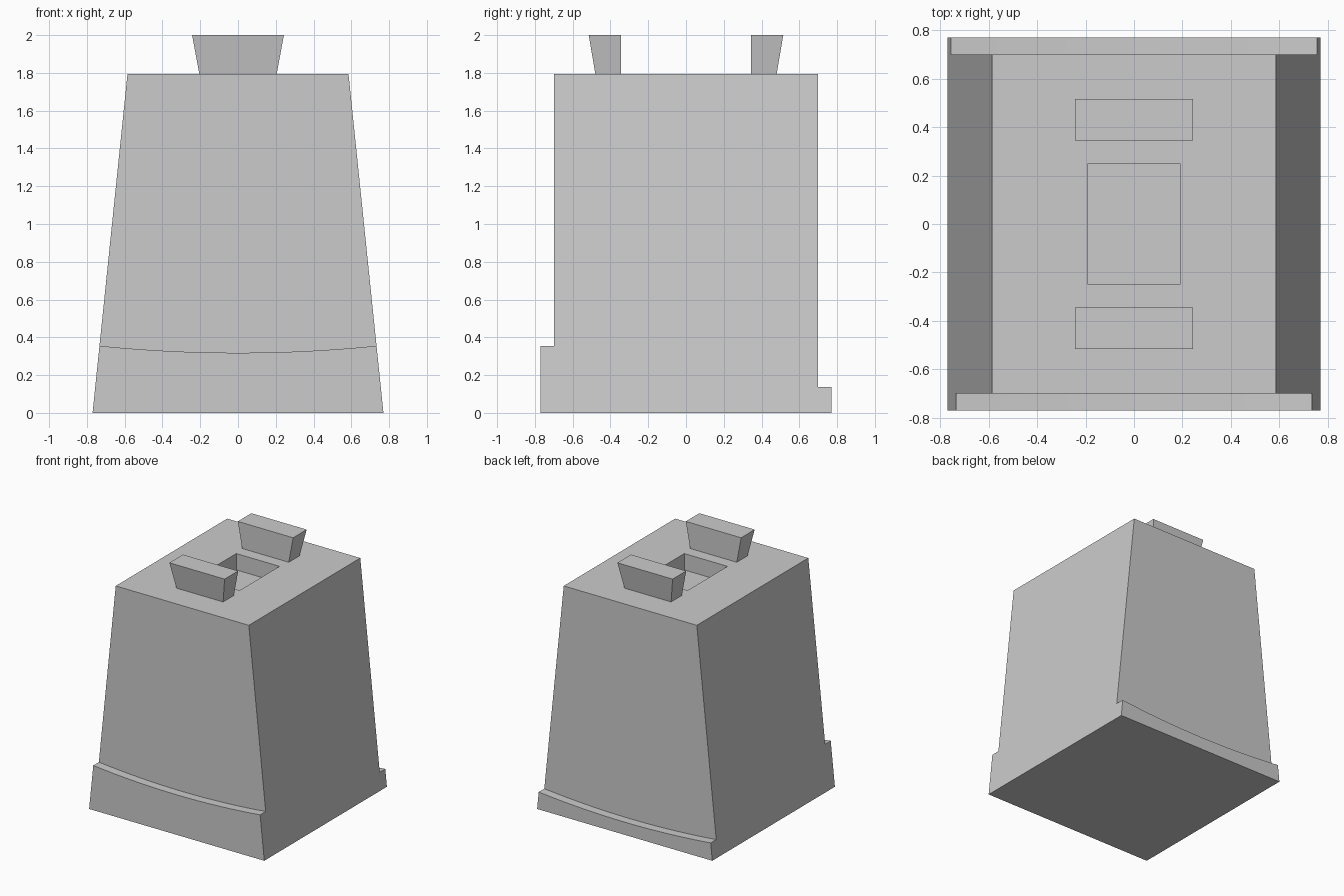
import bpy
import bmesh

cube = bpy.data.objects.get("Cube")
if cube:
    bpy.data.objects.remove(cube, do_unlink=True)

grey = bpy.data.materials.new("plain grey")
grey.use_nodes = True
grey.diffuse_color = (0.6, 0.6, 0.6, 1)
grey.node_tree.nodes["Principled BSDF"].inputs["Base Color"].default_value = (0.6, 0.6, 0.6, 1)

TOP, BASE_HALF, TOP_HALF = 1.795, 0.77, 0.585
BODY_Y, LIP_Y = 0.70, 0.77


def half_width(z):
    return BASE_HALF + (TOP_HALF - BASE_HALF) * z / TOP


def finish(name, bm):
    bmesh.ops.recalc_face_normals(bm, faces=bm.faces)
    mesh = bpy.data.meshes.new(name)
    bm.to_mesh(mesh)
    bm.free()
    mesh.materials.append(grey)
    obj = bpy.data.objects.new(name, mesh)
    bpy.context.scene.collection.objects.link(obj)
    return obj


def extrude_profile(name, profile, y0, y1):
    """Extrude an (x, z) outline along y."""
    bm = bmesh.new()
    face = bm.faces.new([bm.verts.new((x, y0, z)) for x, z in profile])
    ext = bmesh.ops.extrude_face_region(bm, geom=[face])["geom"]
    bmesh.ops.translate(bm, vec=(0, y1 - y0, 0),
                        verts=[v for v in ext if isinstance(v, bmesh.types.BMVert)])
    return finish(name, bm)


# Tapered body with a rectangular pocket sunk into its top face
body = extrude_profile("body", [(-BASE_HALF, 0), (BASE_HALF, 0), (TOP_HALF, TOP),
                                (-TOP_HALF, TOP)], -BODY_Y, BODY_Y)
bm = bmesh.new()
bmesh.ops.create_cube(bm, size=1)
bmesh.ops.scale(bm, vec=(0.38, 0.50, 0.26), verts=bm.verts)
bmesh.ops.translate(bm, vec=(0, 0, TOP), verts=bm.verts)
cutter = finish("pocket_cutter", bm)
cutter.hide_render = True
cutter.hide_viewport = True
cut = body.modifiers.new("pocket", "BOOLEAN")
cut.operation = "DIFFERENCE"
cut.solver = "EXACT"
cut.object = cutter


# Base lips whose top edge sags towards the middle
def lip(name, side, height, sag=0.037, steps=16):
    w = half_width(height)
    curve = []
    for i in range(steps + 1):
        t = 1 - 2 * i / steps
        curve.append((w * t, height - sag * (1 - t * t)))
    extrude_profile(name, [(-BASE_HALF, 0), (BASE_HALF, 0)] + curve,
                    side * BODY_Y, side * LIP_Y)


lip("front_lip", -1, 0.355)
lip("back_lip", 1, 0.138)


# Flared tabs on top, upright on the side facing the pocket
def tab(name, side):
    bm = bmesh.new()
    bmesh.ops.create_cube(bm, size=2)
    for v in bm.verts:
        upper = v.co.z > 0
        outer = v.co.y * side > 0
        v.co.x *= 0.243 if upper else 0.205
        v.co.y = side * ((0.515 if upper else 0.48) if outer else 0.345)
        v.co.z = 2.0 if upper else TOP
    finish(name, bm)


tab("front_tab", -1)
tab("back_tab", 1)
